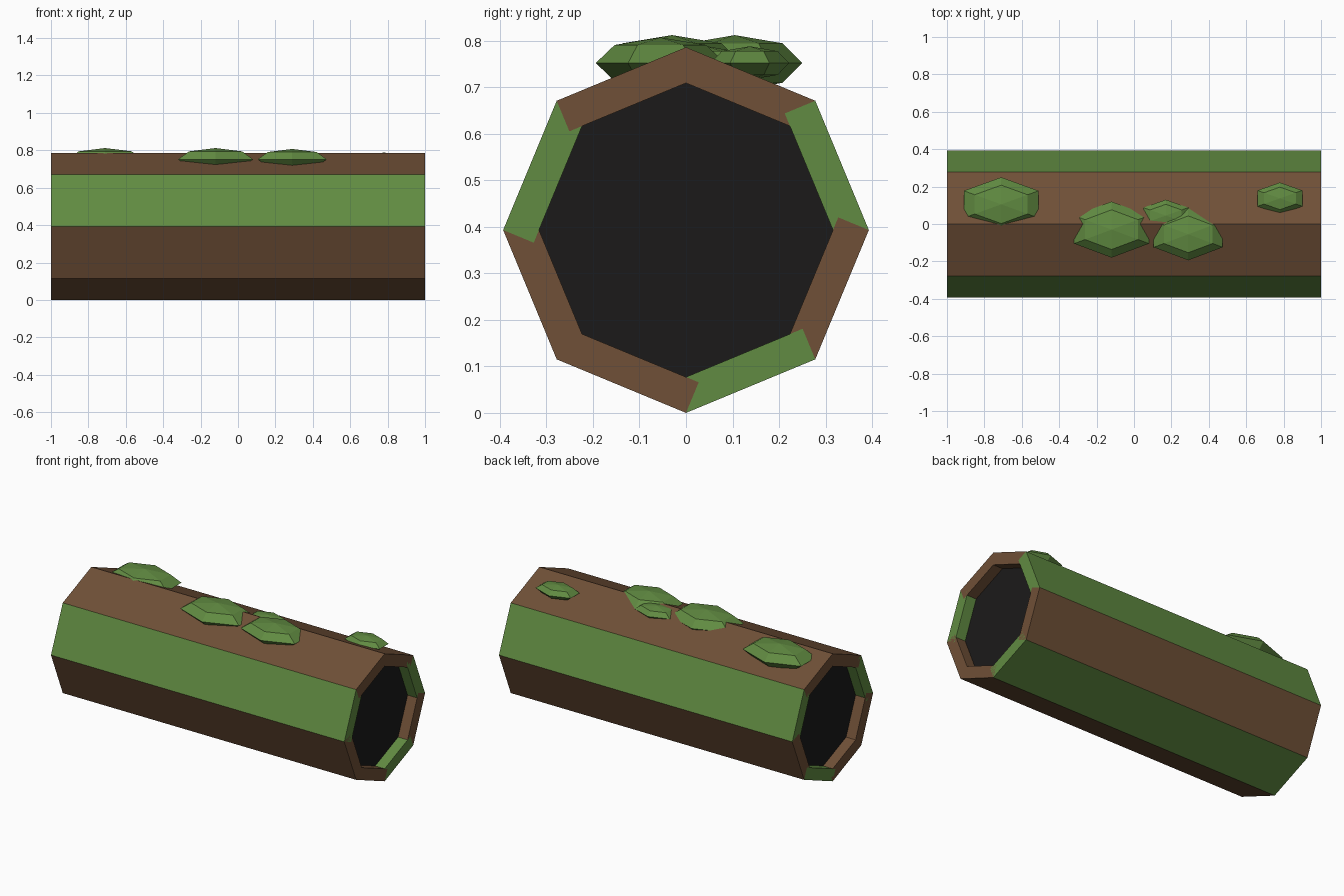
import bpy, bmesh
from math import sin, cos, pi, radians
from mathutils import Matrix

if "Cube" in bpy.data.objects:
    bpy.data.objects.remove(bpy.data.objects["Cube"])


def material(name, rgb):
    m = bpy.data.materials.new(name)
    m.diffuse_color = (*rgb, 1)
    m.use_nodes = True
    m.node_tree.nodes["Principled BSDF"].inputs["Base Color"].default_value = m.diffuse_color
    return m


bark = material("bark", (0.16, 0.08, 0.038))
green = material("moss_green", (0.12, 0.26, 0.054))
dark = material("dark_hollow", (0.011, 0.010, 0.010))


def add_object(name, bm, mat):
    bmesh.ops.recalc_face_normals(bm, faces=bm.faces)
    me = bpy.data.meshes.new(name)
    bm.to_mesh(me)
    bm.free()
    me.materials.append(mat)
    ob = bpy.data.objects.new(name, me)
    bpy.context.collection.objects.link(ob)
    return ob


R, R_IN = 0.393, 0.316          # outer and inner corner radius of the log
C8 = cos(pi / 8)
THICK = (R - R_IN) * C8
SIDE = 2 * R * sin(pi / 8)

# Log wall: eight long planks around the x axis, three of them mossy
for i in range(8):
    bm = bmesh.new()
    bmesh.ops.create_cube(bm, size=1, matrix=(
        Matrix.Translation((0, 0, R))
        @ Matrix.Rotation(radians(22.5 + 45 * i), 4, 'X')
        @ Matrix.Translation((0, 0, R * C8 - THICK / 2))
        @ Matrix.Diagonal((2, SIDE, THICK, 1))))
    # plank i counts from the upper front side towards the front and underneath
    add_object(f"log_plank_{i + 1}", bm, green if i in (1, 4, 6) else bark)

# Dark core, slightly recessed at both ends
bm = bmesh.new()
bmesh.ops.create_cone(bm, cap_ends=True, segments=8, radius1=R_IN + 0.005,
                      radius2=R_IN + 0.005, depth=1.87,
                      matrix=Matrix.Translation((0, 0, R)) @ Matrix.Rotation(pi / 2, 4, 'Y'))
add_object("hollow_core", bm, dark)


# Moss clumps: flattened six-sided spheres with corners pointing along y
def moss(name, x, y, z, rx, ry, rz):
    bm = bmesh.new()
    rings = []
    for lat in (-pi / 4, 0, pi / 4):
        rings.append([bm.verts.new((x + rx * cos(lat) * sin(k * pi / 3),
                                    y + ry * cos(lat) * cos(k * pi / 3),
                                    z + rz * sin(lat))) for k in range(6)])
    bottom, top = bm.verts.new((x, y, z - rz)), bm.verts.new((x, y, z + rz))
    for k in range(6):
        n = (k + 1) % 6
        bm.faces.new((bottom, rings[0][k], rings[0][n]))
        bm.faces.new((top, rings[2][k], rings[2][n]))
        for a, b in zip(rings, rings[1:]):
            bm.faces.new((a[k], a[n], b[n], b[k]))
    add_object(name, bm, green)


for i, clump in enumerate([
    (-0.71, 0.105, 0.752, 0.231, 0.145, 0.060),
    (-0.12, -0.03, 0.752, 0.231, 0.15, 0.060),
    (0.29, -0.055, 0.752, 0.213, 0.139, 0.055),
    (0.17, 0.045, 0.752, 0.139, 0.085, 0.036),
    (0.78, 0.137, 0.752, 0.139, 0.085, 0.036),
]):
    moss(f"moss_clump_{i + 1}", *clump)
